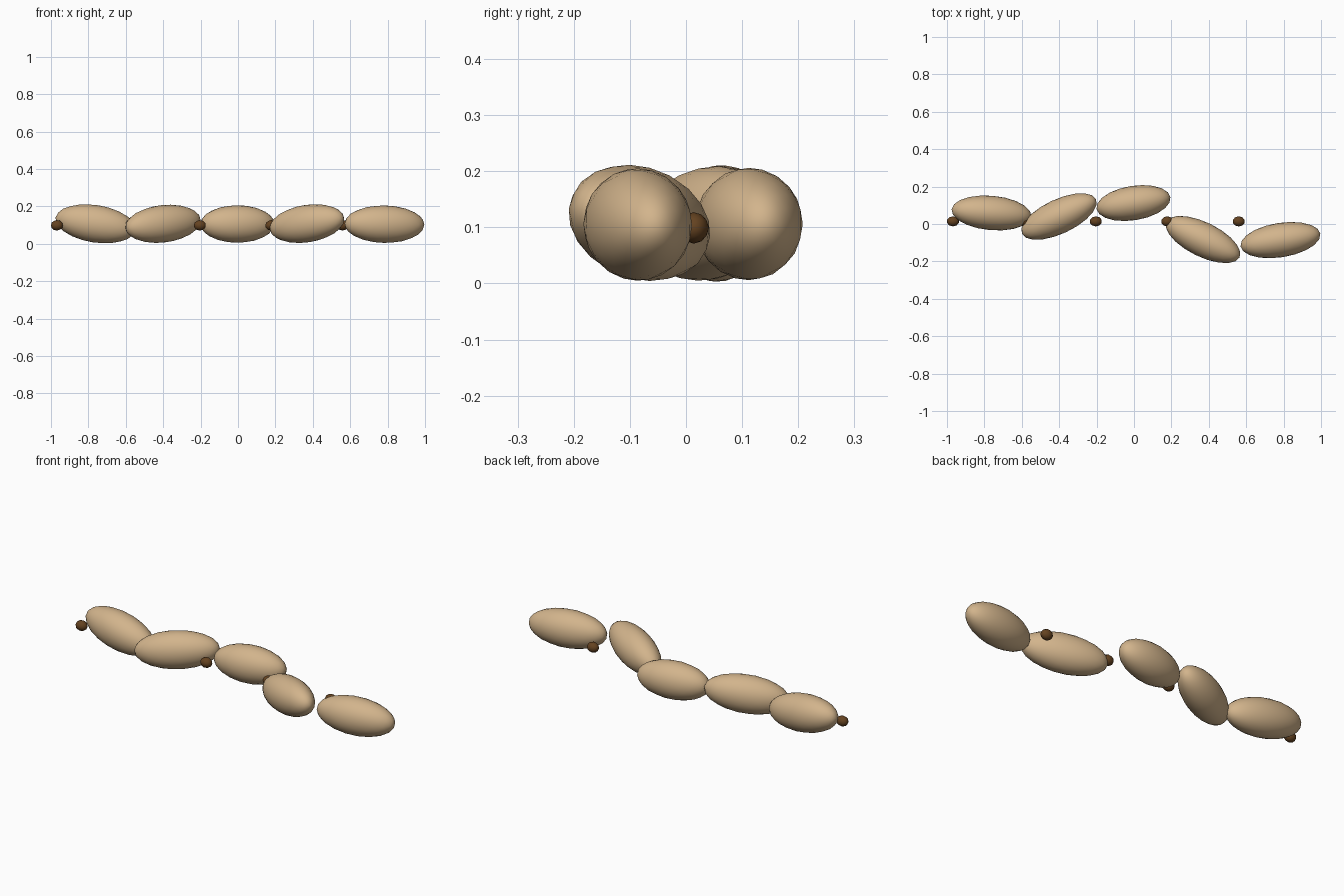
import bpy
from math import radians

if "Cube" in bpy.data.objects:
    bpy.data.objects.remove(bpy.data.objects["Cube"], do_unlink=True)


def make_material(name, color):
    mat = bpy.data.materials.new(name)
    mat.use_nodes = True
    mat.diffuse_color = color
    mat.node_tree.nodes["Principled BSDF"].inputs["Base Color"].default_value = color
    return mat


def ellipsoid(name, center, radii, mat, pitch=0, yaw=0, detail=3):
    bpy.ops.mesh.primitive_ico_sphere_add(subdivisions=detail, radius=1, location=center)
    obj = bpy.context.object
    obj.name = name
    obj.scale = radii
    obj.rotation_euler = (0, radians(-pitch), radians(yaw))
    obj.data.materials.append(mat)
    bpy.ops.object.shade_smooth()
    return obj


tan = make_material("tan", (0.645, 0.456, 0.262, 1))
brown = make_material("dark brown", (0.13, 0.056, 0.015, 1))

# Chain of long pods: centre, half length, upward pitch and yaw in degrees
pods = [
    ((-0.762, 0.059, 0.107), 0.217, -9, -5),
    ((-0.401, 0.040, 0.107), 0.220, 6, 25),
    ((-0.003, 0.112, 0.106), 0.200, 0, 9),
    ((0.369, -0.083, 0.108), 0.220, 8, -26),
    ((0.783, -0.086, 0.105), 0.216, -1, 9),
]
for i, (center, length, pitch, yaw) in enumerate(pods):
    ellipsoid(f"pod_{i + 1}", center, (length, 0.092, 0.1), tan, pitch, yaw)

# Evenly spaced joint beads in a straight row
for i in range(5):
    ellipsoid(f"bead_{i + 1}", (-0.968 + 0.382 * i, 0.014, 0.099),
              (0.033, 0.027, 0.028), brown, detail=2)
